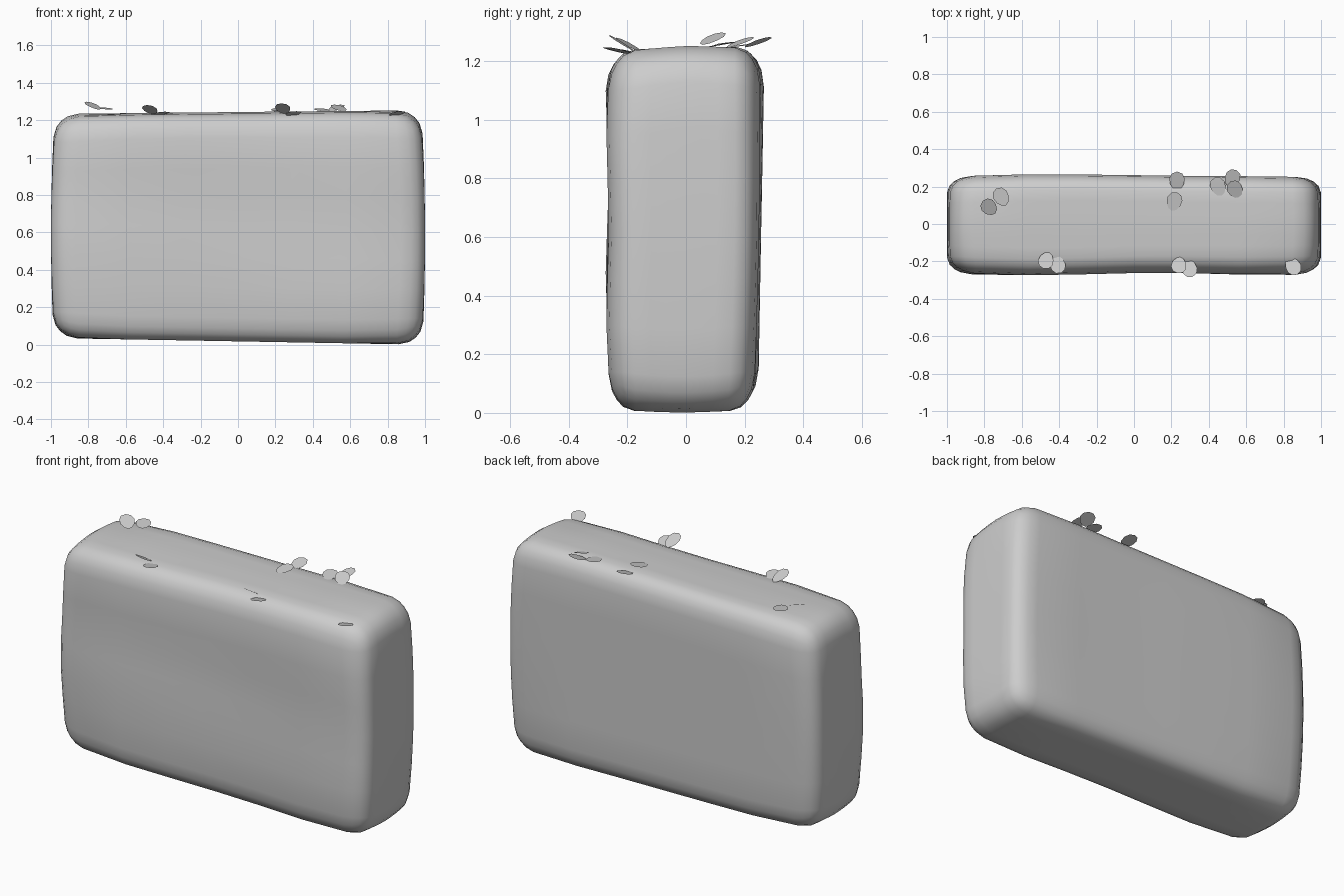
import bpy, bmesh
from math import sin, cos, pi, radians
from mathutils import Vector, Matrix

cube = bpy.data.objects.get("Cube")
if cube:
    bpy.data.objects.remove(cube, do_unlink=True)

# One plain grey for everything
grey = bpy.data.materials.new("stone_grey")
grey.use_nodes = True
colour = (0.61, 0.61, 0.61, 1)
grey.diffuse_color = colour
bsdf = next(n for n in grey.node_tree.nodes if n.type == 'BSDF_PRINCIPLED')
bsdf.inputs["Base Color"].default_value = colour


def add_object(name, bm, smooth):
    mesh = bpy.data.meshes.new(name)
    bm.to_mesh(mesh)
    bm.free()
    mesh.materials.append(grey)
    for face in mesh.polygons:
        face.use_smooth = smooth
    obj = bpy.data.objects.new(name, mesh)
    bpy.context.collection.objects.link(obj)
    return obj


# Slab: a gridded box whose outer rings are pulled into soft, elliptical edges
HALF = Vector((1.0, 0.262, 0.613))
ROUND = Vector((0.13, 0.085, 0.125))
CENTRE_Z = 0.63


def station(u, half, radius):
    a = abs(u)
    inner = half - radius
    d = inner * a / 0.6 if a <= 0.6 else inner + radius * (a - 0.6) / 0.4
    return d if u > 0 else -d


bm = bmesh.new()
bmesh.ops.create_cube(bm, size=2)
bmesh.ops.subdivide_edges(bm, edges=bm.edges[:], cuts=9, use_grid_fill=True)
for v in bm.verts:
    p = Vector([station(c, h, r) for c, h, r in zip(v.co, HALF, ROUND)])
    core = Vector([max(r - h, min(h - r, c)) for c, h, r in zip(p, HALF, ROUND)])
    out = Vector([(c - k) / r for c, k, r in zip(p, core, ROUND)]).normalized()
    p = core + out * ROUND
    # Corners are worn away more than the edges
    end = max(0, abs(p.x) - 0.6) / 0.4
    tall = abs(p.z) / HALF.z
    deep = abs(p.y) / HALF.y
    p.z *= 1 - 0.045 * end ** 2 * deep ** 2
    p.y *= 1 - 0.07 * end ** 2 * tall ** 2
    # Ends bow outwards at mid height
    p.x *= 1 - 0.045 * (p.z + 0.05) ** 2 - 0.015 * (tall * deep) ** 2
    # Back leans out towards the top; front is gently rippled and hollowed
    if p.y > 0:
        p.y += 0.018 * p.z - 0.01 + 0.005 * cos(3 * p.x + 1.5)
    else:
        p.y -= 0.005 * cos(9.4 * (p.z + 0.23) + p.x) + 0.006 * cos(4.5 * p.x + 2.6) + 0.001
        if p.z > 0:
            p.z += 0.05 * p.y
    # Top rises to one end and the underside falls
    p.z += 0.01 * p.x if p.z > 0 else -0.018 * p.x
    p.z += CENTRE_Z
    v.co = p
add_object("stone_slab", bm, True)


# Leaves: flat ovals, pointing along yaw and raised by pitch
def leaf(name, x, y, z, yaw, pitch):
    bm = bmesh.new()
    turn = Matrix.Rotation(radians(yaw), 3, 'Z') @ Matrix.Rotation(radians(-pitch), 3, 'Y')
    ring = []
    for i in range(10):
        a = 2 * pi * i / 10
        outline = Vector((0.052 * cos(a), 0.041 * sin(a) * (1 + 0.15 * cos(a)), 0))
        ring.append(bm.verts.new(turn @ outline + Vector((x, y, z))))
    bm.faces.new(ring)
    add_object(name, bm, False)


front_leaves = [
    (-0.47, -0.195, 1.256, -110, 28),
    (-0.41, -0.215, 1.236, -65, 10),
    (0.24, -0.22, 1.262, -100, 32),
    (0.295, -0.235, 1.235, -70, 14),
    (0.85, -0.225, 1.235, -60, 14),
]
back_leaves = [
    (-0.775, 0.09, 1.277, 135, 24),
    (-0.71, 0.145, 1.262, 120, 6),
    (0.23, 0.23, 1.25, 90, 16),
    (0.215, 0.12, 1.257, 75, 10),
    (0.45, 0.2, 1.255, 110, 8),
    (0.525, 0.245, 1.265, 60, 20),
    (0.54, 0.185, 1.265, 120, 20),
]
for side, rows in (("front", front_leaves), ("back", back_leaves)):
    for n, row in enumerate(rows, 1):
        leaf(f"{side}_leaf_{n}", *row)
